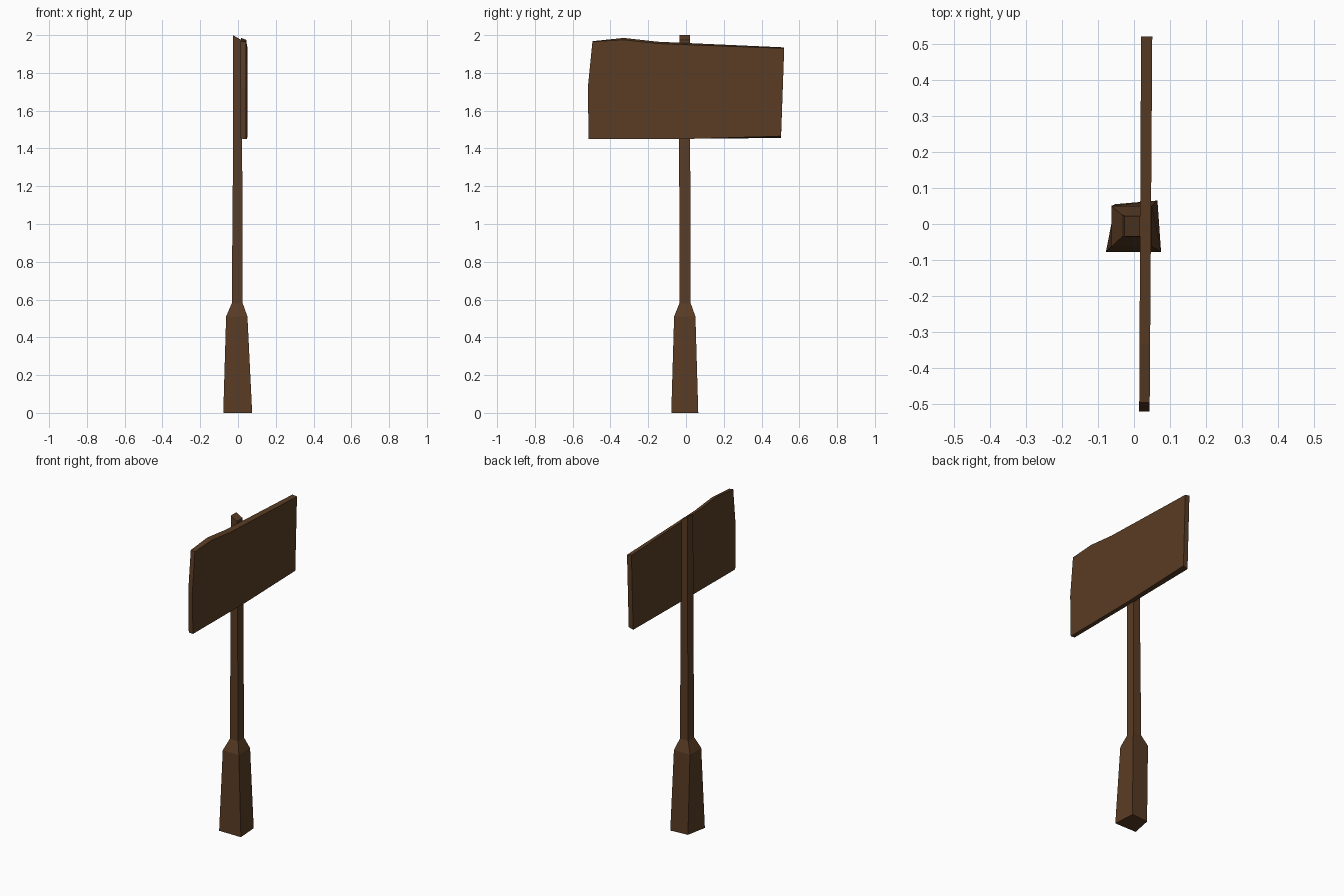
import bpy, bmesh

if "Cube" in bpy.data.objects:
    bpy.data.objects.remove(bpy.data.objects["Cube"])

wood = bpy.data.materials.new("dark brown wood")
wood.diffuse_color = (0.10, 0.045, 0.018, 1)
wood.use_nodes = True
wood.node_tree.nodes["Principled BSDF"].inputs["Base Color"].default_value = wood.diffuse_color


def loft(name, rings):
    """Skin a stack of matching closed rings and cap both ends."""
    bm = bmesh.new()
    loops = [[bm.verts.new(p) for p in ring] for ring in rings]
    n = len(loops[0])
    for a, b in zip(loops, loops[1:]):
        for i in range(n):
            j = (i + 1) % n
            bm.faces.new((a[i], a[j], b[j], b[i]))
    bm.faces.new(loops[0])
    bm.faces.new(loops[-1])
    bmesh.ops.recalc_face_normals(bm, faces=bm.faces)
    me = bpy.data.meshes.new(name)
    bm.to_mesh(me)
    bm.free()
    me.materials.append(wood)
    ob = bpy.data.objects.new(name, me)
    bpy.context.collection.objects.link(ob)
    return ob


def square(x0, x1, y0, y1, z):
    return [(x0, y0, z), (x1, y0, z), (x1, y1, z), (x0, y1, z)]


# Post: roughly hewn thick foot, shoulder, thin shaft with a slanted tip
loft("post", [
    [(-0.078, -0.078, 0), (0.075, -0.078, 0), (0.065, 0.065, 0), (-0.052, 0.055, 0)],
    square(-0.063, 0.05, -0.063, 0.05, 0.51),
    square(-0.033, 0.025, -0.035, 0.025, 0.58),
    square(-0.026, 0.022, -0.036, 0.022, 1.42),
    [(-0.027, -0.034, 2.0), (0.016, -0.034, 1.975), (0.016, 0.022, 1.975), (-0.027, 0.022, 2.0)],
])

# Sign board: uneven outline in (y, z), slightly twisted between back and front
front = [(-0.515, 1.45), (0, 1.45), (0.503, 1.465), (0.52, 1.93),
         (-0.15, 1.955), (-0.33, 1.975), (-0.495, 1.965), (-0.52, 1.72)]
back = [(-0.515, 1.452), (0, 1.452), (0.503, 1.455), (0.52, 1.935),
        (-0.15, 1.965), (-0.33, 1.985), (-0.495, 1.968), (-0.52, 1.72)]
loft("sign_board", [
    [(0.017 + 0.005 * y, y, z) for y, z in back],
    [(0.047 + 0.007 * y, y, z) for y, z in front],
])
